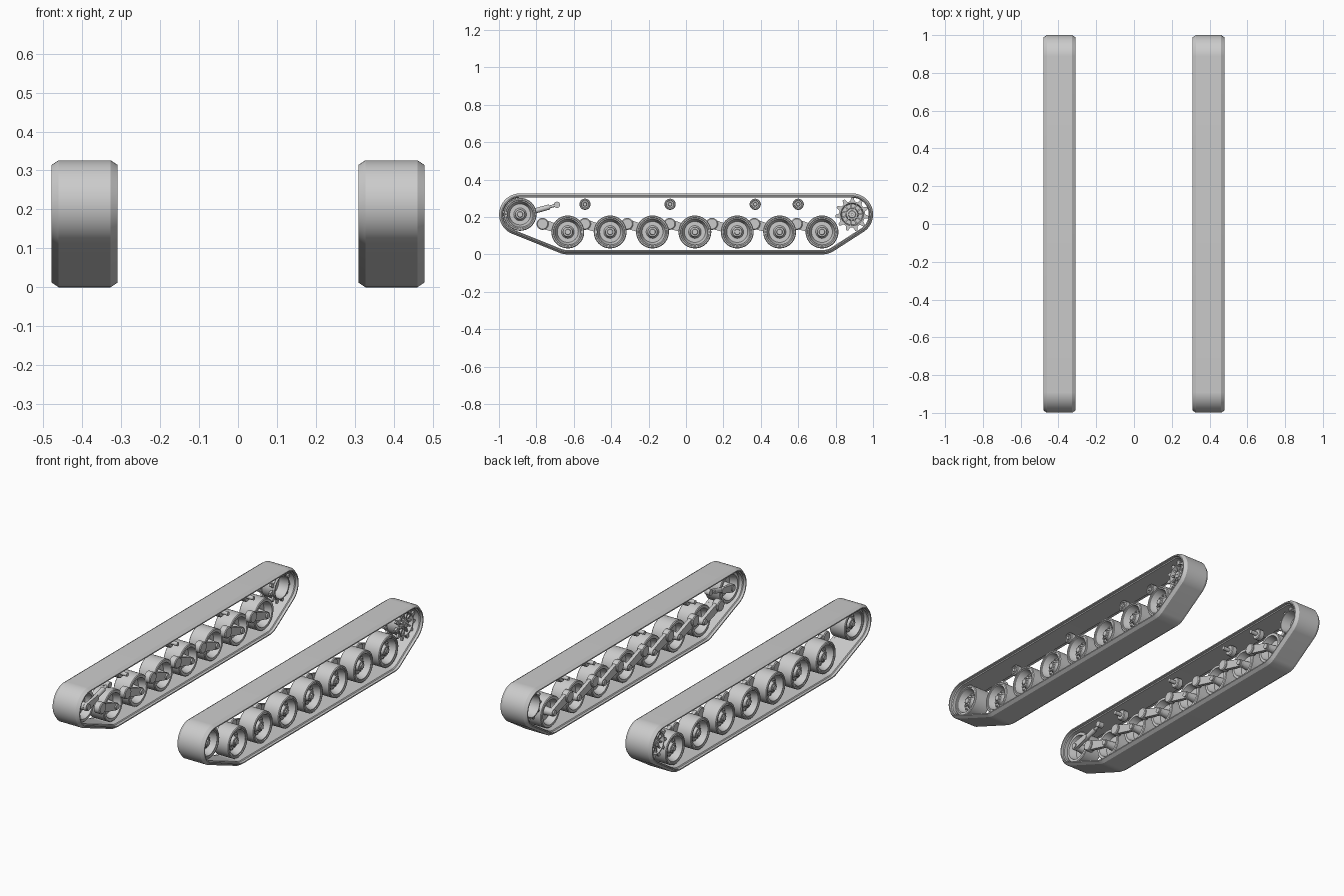
import bpy, bmesh, math
from mathutils import Vector, Matrix

cube = bpy.data.objects.get("Cube")
if cube:
    bpy.data.objects.remove(cube, do_unlink=True)

steel = bpy.data.materials.new("steel grey")
steel.use_nodes = True
steel.diffuse_color = (0.6, 0.6, 0.6, 1)
steel.node_tree.nodes["Principled BSDF"].inputs["Base Color"].default_value = (0.6, 0.6, 0.6, 1)

TAU = 2 * math.pi
MID = 0.394      # centre line of one track


def finish(bm, name):
    """Turn the bmesh into a smooth object mirrored to the other side."""
    bmesh.ops.recalc_face_normals(bm, faces=bm.faces)
    mesh = bpy.data.meshes.new(name)
    bm.to_mesh(mesh)
    bm.free()
    mesh.materials.append(steel)
    mesh.shade_smooth()
    mesh.set_sharp_from_angle(angle=math.radians(30))
    obj = bpy.data.objects.new(name, mesh)
    bpy.context.collection.objects.link(obj)
    obj.modifiers.new("other side", 'MIRROR').use_mirror_merge = False
    return obj


def skin(bm, rings, wrap=False):
    """Join closed rings of equal length with quads; cap the ends if open."""
    rows = [[bm.verts.new(p) for p in ring] for ring in rings]
    n = len(rows[0])
    pairs = list(zip(rows, rows[1:])) + ([(rows[-1], rows[0])] if wrap else [])
    for a, b in pairs:
        for i in range(n):
            j = (i + 1) % n
            bm.faces.new((a[i], a[j], b[j], b[i]))
    if not wrap:
        bm.faces.new(rows[0])
        bm.faces.new(rows[-1])


def lathe(bm, profile, y, z, seg=40, wrap=False):
    """Spin (x, radius) points round an axle; x is measured from MID."""
    skin(bm, [[(MID + x, y + r * math.cos(TAU * i / seg), z + r * math.sin(TAU * i / seg))
               for i in range(seg)] for x, r in profile], wrap)


def disc(bm, x0, x1, r, y, z, seg=20):
    lathe(bm, [(x0, r), (x1, r)], y, z, seg)


def bolts(bm, count, ring, r, x0, x1, y, z):
    for i in range(count):
        a = TAU * i / count
        disc(bm, x0, x1, r, y + ring * math.cos(a), z + ring * math.sin(a), 8)


def arm(bm, a, b, ra, rb, x0, x1, seg=12):
    """Flat link with rounded ends from a to b, both (y, z)."""
    a, b = Vector(a), Vector(b)
    ang = math.atan2(b.y - a.y, b.x - a.x)
    outline = []
    for c, r, start in ((b, rb, ang - math.pi / 2), (a, ra, ang + math.pi / 2)):
        for i in range(seg + 1):
            t = start + math.pi * i / seg
            outline.append((c.x + r * math.cos(t), c.y + r * math.sin(t)))
    skin(bm, [[(MID + x, y, z) for y, z in outline] for x in (x0, x1)])


def rod(bm, a, b, r, x):
    a, b = Vector((MID + x, *a)), Vector((MID + x, *b))
    turn = (b - a).to_track_quat('Z', 'Y').to_matrix().to_4x4()
    bmesh.ops.create_cone(bm, cap_ends=True, segments=16, radius1=r, radius2=r,
                          depth=(b - a).length, matrix=Matrix.Translation((a + b) / 2) @ turn)


WHEEL_Z = 0.12
IDLER = (-0.887, 0.214)
SPROCKET = (0.888, 0.214)
wheels = [-0.632 + 0.2265 * i for i in range(7)]

# Track band: chamfered section swept round the end wheels
corners = [(IDLER, 0.112), (SPROCKET, 0.112),
           ((wheels[0], WHEEL_Z), 0.12), ((wheels[-1], WHEEL_Z), 0.12)]
section = [(-0.085, -0.012), (-0.067, 0), (0.067, 0), (0.085, -0.012),
           (0.085, -0.018), (0.07, -0.018), (0.066, -0.023),
           (-0.066, -0.023), (-0.07, -0.018), (-0.085, -0.018)]
loop = []
for i in range(144):
    n = Vector((math.cos(TAU * i / 144), math.sin(TAU * i / 144)))
    centre, radius = max(corners, key=lambda c: Vector(c[0]).dot(n) + c[1])
    loop.append((Vector(centre), radius, n))
bm = bmesh.new()
skin(bm, [[(MID + x, *(c + n * (r + off))) for x, off in section] for c, r, n in loop], True)
finish(bm, "track_band")

# Road wheels and idler: deep dished rim, disc, hub and bolts
dish = [(-0.052, 0.01), (-0.052, 0.02), (-0.012, 0.024), (-0.008, 0.058), (-0.05, 0.07),
        (-0.05, 0.084), (-0.046, 0.088), (0.046, 0.088), (0.05, 0.084), (0.05, 0.077),
        (0.046, 0.075), (0.046, 0.069), (0.014, 0.06), (0.006, 0.056), (0.006, 0.034),
        (0.014, 0.028), (0.034, 0.025), (0.036, 0.016), (0.042, 0.014), (0.042, 0.004)]


def wheel(name, y, z):
    bm = bmesh.new()
    lathe(bm, dish, y, z)
    bolts(bm, 12, 0.046, 0.0055, 0.004, 0.014, y, z)
    bolts(bm, 8, 0.0205, 0.0025, 0.033, 0.039, y, z)
    finish(bm, name)


for i, y in enumerate(wheels):
    wheel(f"road_wheel_{i + 1}", y, WHEEL_Z)
wheel("idler_wheel", *IDLER)

# Swing arms, each with a pivot housing ahead of its wheel
for i, y in enumerate(wheels):
    bm = bmesh.new()
    py, pz = y - 0.135, 0.163
    arm(bm, (py, pz), (y, WHEEL_Z), 0.026, 0.02, -0.07, -0.05)
    lathe(bm, [(-0.08, 0.027), (-0.076, 0.032), (-0.044, 0.032), (-0.04, 0.027)], py, pz, 24)
    disc(bm, -0.078, -0.03, 0.015, y, WHEEL_Z)
    finish(bm, f"swing_arm_{i + 1}")

# Return rollers under the upper run
for i, y in enumerate((-0.54, -0.085, 0.37, 0.6)):
    bm = bmesh.new()
    lathe(bm, [(-0.035, 0.026), (-0.031, 0.03), (-0.004, 0.03), (0, 0.026), (0, 0.021),
               (-0.006, 0.019), (-0.006, 0.011), (0.003, 0.009)], y, 0.268, 28)
    disc(bm, -0.075, -0.03, 0.011, y, 0.268)
    bolts(bm, 6, 0.015, 0.0025, -0.008, -0.003, y, 0.268)
    finish(bm, f"return_roller_{i + 1}")

# Track tensioner reaching back from the idler
bm = bmesh.new()
joint, end = (-0.805, 0.233), (-0.69, 0.265)
arm(bm, IDLER, joint, 0.022, 0.016, -0.07, -0.054)
disc(bm, -0.075, -0.03, 0.016, *IDLER)
rod(bm, joint, (-0.73, 0.254), 0.014, -0.055)
rod(bm, (-0.735, 0.252), end, 0.008, -0.055)
disc(bm, -0.07, -0.04, 0.017, *end)
finish(bm, "track_tensioner")

# Drive sprocket: toothed rings on a hollow drum with a ribbed outer face
bm = bmesh.new()
sy, sz = SPROCKET
teeth = 11
for x in (-0.04, 0.03):
    rings = []
    for r_tip, r_root, px in ((0.09, 0.07, x), (0.09, 0.07, x + 0.012),
                              (0.062, 0.062, x + 0.012), (0.062, 0.062, x)):
        ring = []
        for t in range(teeth):
            for k, r in ((0.0, r_root), (0.4, r_root), (0.58, r_tip), (0.82, r_tip)):
                a = TAU * (t + k) / teeth
                ring.append((MID + px, sy + r * math.cos(a), sz + r * math.sin(a)))
        rings.append(ring)
    skin(bm, rings, True)
lathe(bm, [(-0.05, 0.061), (-0.05, 0.067), (0.046, 0.067), (0.046, 0.061), (0.02, 0.055),
           (0.02, 0.034), (0.04, 0.03), (0.042, 0.02), (0.047, 0.018), (0.047, 0.004),
           (0.008, 0.004), (0.008, 0.054)], sy, sz, 44, True)
for i in range(teeth):
    a = TAU * i / teeth
    d = Vector((math.cos(a), math.sin(a)))
    c = Vector(SPROCKET)
    arm(bm, c + d * 0.03, c + d * 0.06, 0.004, 0.004, 0.015, 0.038, 4)
bolts(bm, 8, 0.025, 0.003, 0.038, 0.045, sy, sz)
finish(bm, "drive_sprocket")
